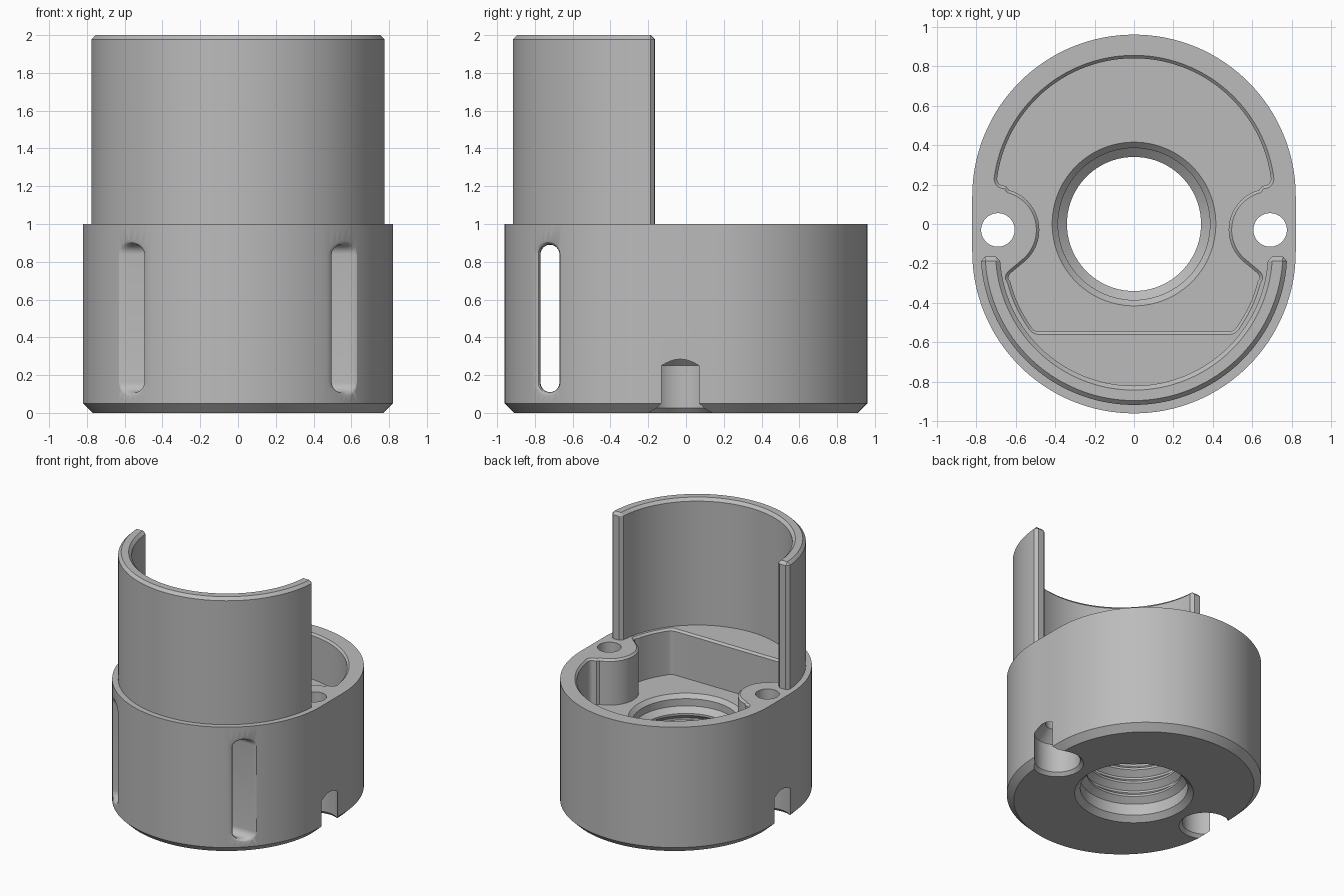
import bpy, bmesh, math
from math import sin, cos, pi, radians, sqrt

old = bpy.data.objects.get("Cube")
if old:
    bpy.data.objects.remove(old, do_unlink=True)

grey = bpy.data.materials.new("plain_grey")
grey.use_nodes = True
colour = (0.5, 0.5, 0.5, 1)
grey.diffuse_color = colour
grey.node_tree.nodes["Principled BSDF"].inputs["Base Color"].default_value = colour

R, SHIFT = 0.82, 0.14        # body end radius and end centre offset


def arc(cx, cy, r, a0, a1, n):
    """Points along an arc, angles in degrees."""
    return [(cx + r * cos(radians(a0 + (a1 - a0) * i / n)),
             cy + r * sin(radians(a0 + (a1 - a0) * i / n))) for i in range(n + 1)]


def inset(pts, d):
    """Move a clockwise outline inward by d."""
    out = []
    for i, (x, y) in enumerate(pts):
        (ax, ay), (bx, by) = pts[i - 1], pts[(i + 1) % len(pts)]
        tx, ty = bx - ax, by - ay
        k = d / math.hypot(tx, ty)
        out.append((x + ty * k, y - tx * k))
    return out


def loft(name, rings):
    """Closed solid through rings of equal point count."""
    bm = bmesh.new()
    rows = [[bm.verts.new(p) for p in ring] for ring in rings]
    n = len(rows[0])
    for a, b in zip(rows, rows[1:]):
        for i in range(n):
            j = (i + 1) % n
            bm.faces.new((a[i], a[j], b[j], b[i]))
    bm.faces.new(rows[0][::-1])
    bm.faces.new(rows[-1])
    bmesh.ops.recalc_face_normals(bm, faces=bm.faces)
    mesh = bpy.data.meshes.new(name)
    bm.to_mesh(mesh)
    bm.free()
    mesh.materials.append(grey)
    obj = bpy.data.objects.new(name, mesh)
    bpy.context.collection.objects.link(obj)
    return obj


def prism(name, outline, levels):
    """Stack of (inset, z) levels of one outline."""
    return loft(name, [[(x, y, z) for x, y in inset(outline, d)] for d, z in levels])


def turned(name, profile, cx=0, cy=0, n=96):
    return loft(name, [[(cx + r * cos(2 * pi * i / n), cy + r * sin(2 * pi * i / n), z)
                        for i in range(n)] for r, z in profile])


def apply(obj, mod):
    bpy.context.view_layer.objects.active = obj
    bpy.ops.object.modifier_apply(modifier=mod.name)


def cut(obj, cutter):
    mod = obj.modifiers.new("cut", "BOOLEAN")
    mod.operation, mod.solver, mod.object = "DIFFERENCE", "EXACT", cutter
    apply(obj, mod)
    bpy.data.objects.remove(cutter, do_unlink=True)


def finish(obj):
    bpy.ops.object.select_all(action="DESELECT")
    obj.select_set(True)
    bpy.context.view_layer.objects.active = obj
    bpy.ops.object.shade_smooth_by_angle(angle=radians(25))


# Oblong body with a chamfered foot
outline = arc(0, SHIFT, R, 180, 0, 64) + arc(0, -SHIFT, R, 0, -180, 64)
body = prism("body", outline, [(0.05, 0), (0, 0.05), (0, 1)])

# Pocket in the top, flowing around the two screw bosses
half = (arc(0, SHIFT, 0.715, 90, 7, 40)[1:]
        + arc(0.662, 0.226, 0.046, -8, -95, 8)
        + arc(0.69, -0.03, 0.195, 104, 232, 24)
        + arc(0.602, -0.275, 0.05, 52, -6, 6)
        + arc(0, -SHIFT, 0.66, -14, -33, 8)
        + arc(0.48, -0.495, 0.065, -38, -90, 8))
pocket_outline = [(0, 0.855)] + half + [(-x, y) for x, y in reversed(half)]
cut(body, prism("pocket_cutter", pocket_outline,
                [(0.015, 0.64), (0.015, 0.985), (0, 1), (-0.015, 1.015)]))

# Threaded bore with chamfered mouths
bore = [(0.45, -0.025), (0.385, 0.04), (0.385, 0.13)]
pitch, z = 0.11, 0.13
for _ in range(4):
    bore += [(0.34, z + pitch * 0.35), (0.34, z + pitch * 0.5),
             (0.385, z + pitch * 0.85), (0.385, z + pitch)]
    z += pitch
bore += [(0.385, 0.61), (0.44, 0.665)]
cut(body, turned("bore_cutter", bore))

# Screw holes with wide recesses that break out through the sides
for side in (-1, 1):
    cut(body, turned("screw_cutter", [(0.21, -0.025), (0.164, 0.025), (0.164, 0.25),
                                      (0.085, 0.33), (0.085, 1.1)],
                     side * 0.69, -0.03, 48))

# Strap slot straight through the front, with softened mouths
ends = [(a, 0.84) for a in range(0, 181, 15)] + [(a, 0.16) for a in range(180, 361, 15)]


def slot_ring(side, grow, depth):
    ring = []
    for a, zc in ends:
        ny, nz = cos(radians(a)), sin(radians(a))
        g = grow * (0.022 - 0.018 * ny)
        y = -0.72 + ny * (0.05 + g)
        x = sqrt(R * R - (y + SHIFT) ** 2) - depth
        ring.append((side * x, y, zc + nz * (0.05 + g)))
    return ring


mouth = [(1, -0.1), (1, 0), (0.6, 0.004), (0.3, 0.014), (0.1, 0.028), (0, 0.05)]
cut(body, loft("slot_cutter", [slot_ring(1, g, d) for g, d in mouth]
               + [slot_ring(-1, g, d) for g, d in reversed(mouth)]))
finish(body)

# Tall curved shield on the front half
shield_outline = (arc(0, -SHIFT, 0.777, -1.9, -178.1, 72)
                  + arc(0, -SHIFT, 0.68, -177.9, -2.1, 72))
shield = loft("shield", [[(x, y, z) for x, y in shield_outline] for z in (0.96, 2)])
bevel = shield.modifiers.new("bevel", "BEVEL")
bevel.width, bevel.segments = 0.022, 1
bevel.limit_method, bevel.angle_limit = "ANGLE", radians(40)
apply(shield, bevel)
finish(shield)
